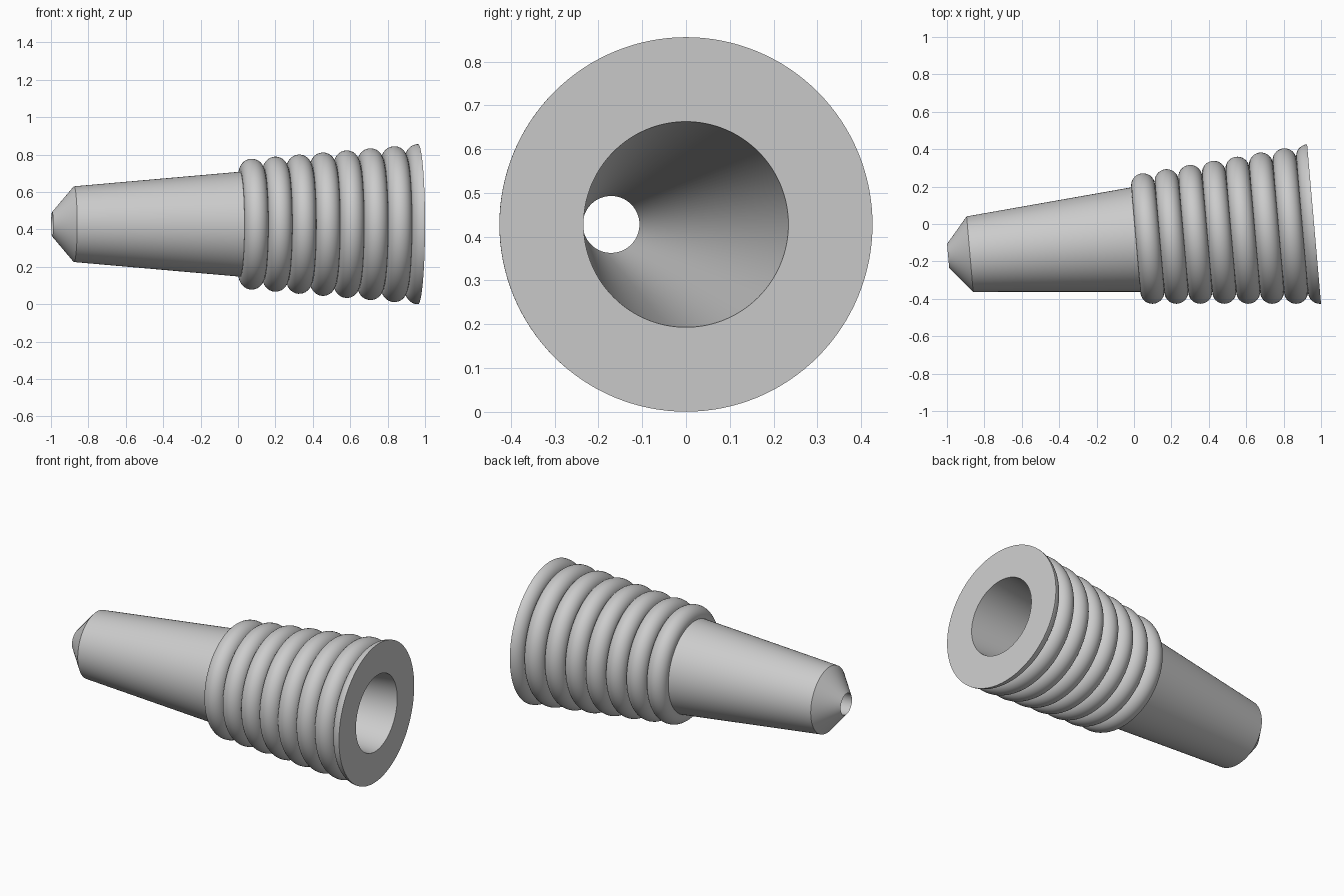
import bpy, bmesh
from math import sin, cos, tan, radians, pi
from mathutils import Vector

cube = bpy.data.objects.get("Cube")
if cube:
    bpy.data.objects.remove(cube, do_unlink=True)

TAPER = radians(5)       # half angle of body and bore, also the lean of the axis
LENGTH = 1.964
SHOULDER = 1.847         # distance along the axis where the tip chamfer starts
BASE_R = 0.364           # body radius at the wide end
RING_R = 0.064           # radius of each rounded ring
RINGS = 8
STEPS = 16
SEGMENTS = 128

grey = bpy.data.materials.new("light grey")
grey.use_nodes = True
colour = (0.6, 0.6, 0.6, 1)
grey.diffuse_color = colour
grey.node_tree.nodes["Principled BSDF"].inputs["Base Color"].default_value = colour


def body_radius(t):
    return BASE_R - t * tan(TAPER)


# Closed profile as (distance along axis, radius): tapered bore at the wide end first
profile = [(0, 0.235)]

# Rounded rings, touching each other; the first is cut off by the flat end
for k in range(RINGS):
    t0 = k * 2 * RING_R * cos(TAPER)
    r0 = body_radius(t0)
    start = pi / 2 - TAPER if k == 0 else 0
    for i in range(STEPS + 1):
        if k and i == 0:
            continue     # shares its first point with the previous ring
        a = start + (pi - start) * i / STEPS + TAPER
        profile.append((t0 - RING_R * cos(a), r0 + RING_R * sin(a)))

# Plain tapered body, chamfer and sharp open tip
profile += [(SHOULDER, body_radius(SHOULDER)), (LENGTH, 0.065)]

# Revolve the profile around the leaning axis
axis = Vector((-cos(TAPER), -sin(TAPER), 0))
side = Vector((sin(TAPER), -cos(TAPER), 0))
up = Vector((0, 0, 1))
rim = BASE_R + RING_R
origin = Vector((1 - rim * sin(TAPER), 0, rim))

bm = bmesh.new()
loops = []
for s in range(SEGMENTS):
    a = 2 * pi * s / SEGMENTS
    out = up * cos(a) + side * sin(a)
    loops.append([bm.verts.new(origin + axis * t + out * r) for t, r in profile])
n = len(profile)
for s in range(SEGMENTS):
    p, q = loops[s], loops[(s + 1) % SEGMENTS]
    for i in range(n):
        j = (i + 1) % n
        bm.faces.new((p[i], p[j], q[j], q[i]))
bmesh.ops.recalc_face_normals(bm, faces=bm.faces)

mesh = bpy.data.meshes.new("ribbed_nozzle")
bm.to_mesh(mesh)
bm.free()
mesh.materials.append(grey)
nozzle = bpy.data.objects.new("ribbed_nozzle", mesh)
bpy.context.collection.objects.link(nozzle)
bpy.ops.object.select_all(action="DESELECT")
nozzle.select_set(True)
bpy.context.view_layer.objects.active = nozzle
bpy.ops.object.shade_smooth_by_angle(angle=radians(30))
